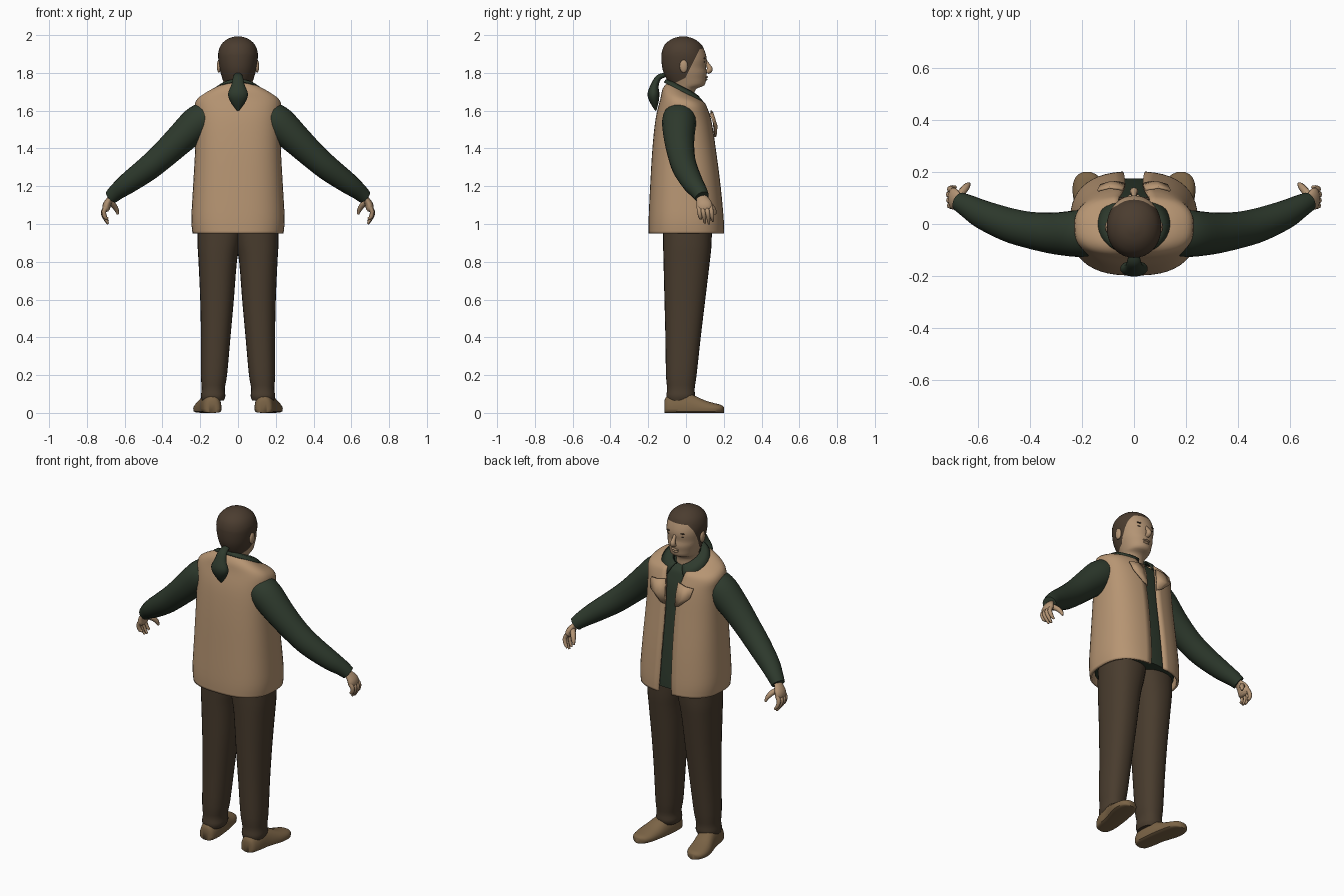
import bpy, bmesh, math
from mathutils import Vector

if "Cube" in bpy.data.objects:
    bpy.data.objects.remove(bpy.data.objects["Cube"])

def mat(name, r, g, b):
    m = bpy.data.materials.new(name)
    m.diffuse_color = (r, g, b, 1)
    m.use_nodes = True
    m.node_tree.nodes["Principled BSDF"].inputs["Base Color"].default_value = m.diffuse_color
    return m

TAN = mat("vest tan", .47, .30, .17)
SKIN = mat("skin", .45, .295, .175)
GREEN = mat("shirt green", .027, .042, .026)
BROWN = mat("trouser brown", .066, .045, .027)
HAIR = mat("hair brown", .07, .046, .029)
SHOE = mat("shoe brown", .2, .128, .062)

def spline(keys, k=4):
    """Smoothly resample a list of equal-length tuples."""
    out = []
    for i in range(len(keys) - 1):
        a, b, c, d = (keys[max(0, min(len(keys) - 1, j))] for j in range(i - 1, i + 3))
        for s in range(k):
            t = s / k
            out.append(tuple(q + .5 * t * (r - p + t * (2*p - 5*q + 4*r - w + t * (3*(q - r) + w - p)))
                             for p, q, r, w in zip(a, b, c, d)))
    return out + [tuple(keys[-1])]

def loft(name, rings, mats, closed=True, thick=0, angle=50):
    bm = bmesh.new()
    vs = [[bm.verts.new(p) for p in r] for r in rings]
    n = len(rings[0])
    for a, b in zip(vs, vs[1:]):
        for i in range(n if closed else n - 1):
            j = (i + 1) % n
            bm.faces.new((a[i], a[j], b[j], b[i]))
    if closed and not thick:
        bm.faces.new(vs[0])
        bm.faces.new(vs[-1])
    bmesh.ops.recalc_face_normals(bm, faces=bm.faces)
    me = bpy.data.meshes.new(name)
    bm.to_mesh(me)
    bm.free()
    ob = bpy.data.objects.new(name, me)
    bpy.context.collection.objects.link(ob)
    for m in mats:
        me.materials.append(m)
    if thick:
        mod = ob.modifiers.new("thickness", 'SOLIDIFY')
        mod.thickness, mod.offset = thick, 0
    bpy.ops.object.select_all(action='DESELECT')
    ob.select_set(True)
    bpy.context.view_layer.objects.active = ob
    bpy.ops.object.shade_smooth_by_angle(angle=math.radians(angle))
    return ob

def ring(z, x0, x1, y0, y1, n=2.0, gap=0, tilt=0, drop=0, count=32):
    """Rounded horizontal section, optionally open at the front (+y) and tilted."""
    rx, ry, cx, cy = (x1 - x0) / 2, (y1 - y0) / 2, (x0 + x1) / 2, (y0 + y1) / 2
    a0 = math.asin((gap / rx) ** (n / 2)) if gap else 0
    pts = []
    for i in range(count):
        a = a0 + (2 * math.pi - 2 * a0) * i / (count - 1 if gap else count)
        s, c = math.sin(a), math.cos(a)
        x = cx + rx * math.copysign(abs(s) ** (2 / n), s)
        y = cy + ry * math.copysign(abs(c) ** (2 / n), c)
        pts.append((x, y, z - tilt * y - drop * max(c, 0) ** 4))
    return pts

def tube(name, keys, m, flat=1.0, up=(0, 1, 0), count=14, k=4):
    """Round tube through (x, y, z, radius) keys; flat scales it along one side."""
    pts = spline(keys, k)
    rings = []
    for i, p in enumerate(pts):
        d = (Vector(pts[min(i + 1, len(pts) - 1)][:3]) - Vector(pts[max(i - 1, 0)][:3])).normalized()
        u = d.cross(Vector(up)).normalized()
        v = u.cross(d)
        rings.append([Vector(p[:3]) + p[3] * (u * math.cos(t) * flat + v * math.sin(t))
                      for t in (2 * math.pi * j / count for j in range(count))])
    return loft(name, rings, [m])

def ball(name, loc, size, m):
    rings = []
    for i in range(1, 10):
        a = math.pi * i / 10
        z, r = math.cos(a), math.sin(a)
        rings.append([(loc[0] + size[0] * r * math.cos(t), loc[1] + size[1] * r * math.sin(t), loc[2] + size[2] * z)
                      for t in (2 * math.pi * j / 14 for j in range(14))])
    return loft(name, rings, [m])

# Head and neck, with the hair cut out along a hairline
head = spline([(1.60, .065, -.06, .05), (1.68, .062, -.07, .042), (1.715, .065, -.075, .055),
               (1.735, .072, -.085, .098), (1.77, .083, -.105, .106), (1.80, .092, -.118, .110),
               (1.83, .098, -.126, .106), (1.87, .104, -.13, .110), (1.91, .104, -.128, .101),
               (1.95, .089, -.112, .082), (1.98, .055, -.074, .042), (1.993, .015, -.03, .0)], 3)
ob = loft("head", [ring(z, -w, w, b, f, 2.1, count=36) for z, w, b, f in head], [SKIN, HAIR])
bm = bmesh.new()
bm.from_mesh(ob.data)
side_cut = (Vector((0, .03, 1.84)), Vector((0, -1, .5)).normalized())
top_cut = (Vector((0, .1, 1.93)), Vector((0, -.15, 1)).normalized())
nape_cut = (Vector((0, -.07, 1.74)), Vector((0, -.5, 1)).normalized())
for co, no in (side_cut, top_cut, nape_cut):
    bmesh.ops.bisect_plane(bm, geom=bm.verts[:] + bm.edges[:] + bm.faces[:], plane_co=co, plane_no=no)
for f in bm.faces:
    c = f.calc_center_median()
    s, t, n = ((c - co).dot(no) > 0 for co, no in (side_cut, top_cut, nape_cut))
    f.material_index = int(n and (s or t))
bm.to_mesh(ob.data)
bm.free()

# Face details
tube("nose", [(0, .102, 1.865, .008), (0, .117, 1.84, .011), (0, .126, 1.818, .016), (0, .11, 1.803, .012)],
     SKIN, up=(1, 0, 0), count=10)
ball("upper_lip", (0, .105, 1.778), (.024, .012, .006), SKIN)
ball("lower_lip", (0, .102, 1.766), (.021, .012, .007), SKIN)
for s in (-1, 1):
    ball("ear", (s * .101, -.012, 1.835), (.011, .022, .034), SKIN)
    ball("eyebrow", (s * .04, .098, 1.877), (.02, .006, .004), HAIR)
    ball("eye", (s * .04, .0965, 1.857), (.014, .005, .003), HAIR)

# Tied ponytail
tube("ponytail", [(0, -.11, 1.79, .02), (0, -.145, 1.775, .027), (0, -.165, 1.735, .036), (0, -.172, 1.69, .054),
                  (0, -.168, 1.65, .042), (0, -.16, 1.6, .006)], GREEN, flat=.58, up=(1, 0, 0))

# Torso: shirt under an open vest
body = [(.95, .235, -.192, .197, .045, 0), (1.03, .241, -.192, .194, .04, 0), (1.2, .232, -.184, .178, .036, 0),
        (1.4, .221, -.172, .152, .034, 0), (1.55, .219, -.155, .13, .042, .05), (1.635, .222, -.13, .108, .055, .2),
        (1.672, .172, -.118, .095, .06, .35), (1.694, .10, -.09, .08, .062, .6)]
vest = spline(body, 4)
loft("vest", [ring(z, -w, w, b, f, 2.6, g, t, count=48) for z, w, b, f, g, t in vest], [TAN], False, .012)
loft("shirt", [ring(z - .008, -w + .02, w - .02, b + .02, f - .02, 2.5, 0, t, count=40)
               for z, w, b, f, g, t in vest if z > .97], [GREEN])

# Shirt collar folded over the vest neckline
loft("collar", [ring(1.695, -.07, .07, -.082, .06, 2, .02, .45),
                ring(1.716, -.078, .078, -.09, .07, 2, .022, .5, .01),
                ring(1.711, -.105, .105, -.105, .09, 2, .035, .5, .02),
                ring(1.692, -.138, .138, -.116, .118, 2, .06, .5, .055)], [GREEN], False, .006)

for s in (-1, 1):
    # Turned-back vest lapel and pocket flap
    loft("lapel", [[(s * .042, .132, 1.60), (s * .095, .14, 1.59), (s * .14, .128, 1.585)],
                   [(s * .036, .147, 1.53), (s * .085, .163, 1.52), (s * .13, .15, 1.53)],
                   [(s * .034, .152, 1.46), (s * .045, .158, 1.465), (s * .06, .156, 1.47)]],
         [TAN], False, .008)

    # Sleeve
    tube("sleeve", [(s * .17, -.035, 1.56, .088), (s * .22, -.037, 1.53, .09), (s * .31, -.036, 1.445, .08),
                    (s * .40, -.024, 1.36, .071), (s * .48, -.004, 1.292, .066), (s * .58, .035, 1.218, .056),
                    (s * .64, .068, 1.172, .045), (s * .672, .085, 1.142, .038)], GREEN, count=20)

    # Hand with curled fingers and thumb
    tube("palm", [(s * .65, .074, 1.158, .026), (s * .675, .085, 1.135, .031), (s * .693, .096, 1.105, .042),
                  (s * .698, .1, 1.08, .04), (s * .697, .102, 1.068, .025)], SKIN, flat=.5)
    for y, tip, out in ((.068, 1.03, 0), (.088, 1.005, .003), (.11, 1.0, .004), (.131, 1.015, 0)):
        tube("finger", [(s * .697, y, 1.09, .012), (s * (.71 + out), y + .003, 1.065, .012),
                        (s * (.703 + out), y + .008, 1.035, .0105), (s * .688, y + .012, tip, .006)],
             SKIN, count=8, k=3)
    tube("thumb", [(s * .68, .105, 1.115, .016), (s * .658, .13, 1.098, .015), (s * .643, .148, 1.075, .012),
                   (s * .636, .155, 1.052, .006)], SKIN, count=8, k=3)

    # Trouser leg
    leg = spline([(.065, .075, .19, -.098, .036), (.09, .067, .196, -.104, .047), (.13, .07, .192, -.1, .046),
                  (.2, .058, .196, -.106, .056), (.4, .04, .196, -.109, .078), (.6, .022, .2, -.114, .102),
                  (.8, .006, .209, -.119, .126), (.89, -.012, .214, -.121, .135), (1.02, -.04, .214, -.122, .138)], 3)
    loft("trouser_leg", [ring(z, *sorted((s * a, s * b)), c, d, 2.3, count=28) for z, a, b, c, d in leg], [BROWN])

    # Shoe, lofted from heel to toe: y, centre x, half width, height
    shoe = spline([(-.115, .137, .02, .06), (-.105, .137, .042, .085), (-.06, .14, .053, .105), (.0, .147, .056, .108),
                   (.05, .158, .061, .09), (.1, .17, .064, .067), (.15, .177, .059, .052), (.185, .18, .042, .043),
                   (.2, .181, .016, .032)], 3)
    rings = []
    for y, cx, w, h in shoe:
        r = []
        for j in range(18):
            a = 2 * math.pi * j / 18
            c, d = math.cos(a), math.sin(a)
            base = .022
            z = base + (h - base) * d if d > 0 else base * (1 - abs(d) ** .4)
            r.append((s * (cx + w * math.copysign(abs(c) ** .75, c)), y, z))
        rings.append(r)
    loft("shoe", rings, [SHOE])
